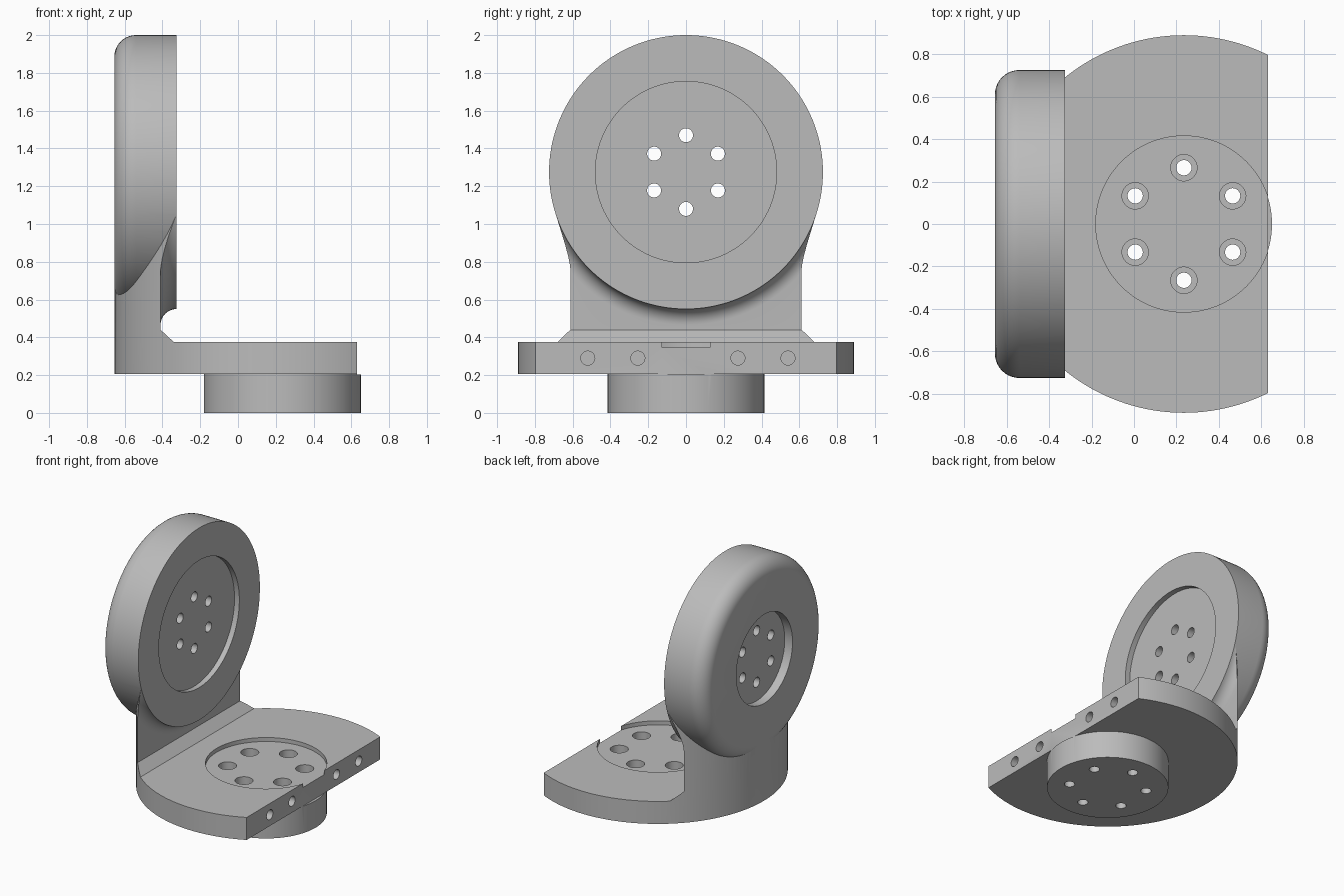
import bpy, bmesh
from math import sin, cos, pi, radians
from mathutils import Matrix, Vector

if "Cube" in bpy.data.objects:
    bpy.data.objects.remove(bpy.data.objects["Cube"], do_unlink=True)

grey = bpy.data.materials.new("machined grey")
grey.use_nodes = True
grey.diffuse_color = (0.5, 0.5, 0.5, 1)
grey.node_tree.nodes["Principled BSDF"].inputs["Base Color"].default_value = (0.5, 0.5, 0.5, 1)

BASE_X = 0.235      # vertical axis of the base disc
HEAD_Z = 1.275      # height of the horizontal head axis
BACK, FACE, STEM = -0.655, -0.325, -0.41   # x of head back, head face, stem face


def finish(name, bm):
    bmesh.ops.recalc_face_normals(bm, faces=bm.faces)
    mesh = bpy.data.meshes.new(name)
    bm.to_mesh(mesh)
    bm.free()
    mesh.materials.append(grey)
    obj = bpy.data.objects.new(name, mesh)
    bpy.context.collection.objects.link(obj)
    return obj


def rod(name, axis, start, end, radius, a, b, segments=40):
    """Cylinder along z at (x=a, y=b), or along x at (y=a, z=b)."""
    bm = bmesh.new()
    mid = (start + end) / 2
    if axis == 'z':
        place = Matrix.Translation((a, b, mid))
    else:
        place = Matrix.Translation((mid, a, b)) @ Matrix.Rotation(pi / 2, 4, 'Y')
    bmesh.ops.create_cone(bm, cap_ends=True, segments=segments, radius1=radius,
                          radius2=radius, depth=end - start, matrix=place)
    return finish(name, bm)


def lathe(name, profile, steps=144):
    """Revolve (x, radius) points about the head axis."""
    bm = bmesh.new()
    verts = [bm.verts.new((x, 0, HEAD_Z + r)) for x, r in profile]
    edges = [bm.edges.new(pair) for pair in zip(verts, verts[1:])]
    bmesh.ops.spin(bm, geom=verts + edges, cent=(0, 0, HEAD_Z), axis=(1, 0, 0),
                   angle=2 * pi, steps=steps)
    bmesh.ops.remove_doubles(bm, verts=bm.verts, dist=1e-5)
    bmesh.ops.holes_fill(bm, edges=bm.edges, sides=0)
    return finish(name, bm)


def prism(name, outline):
    """Extrude an (x, z) outline right across y."""
    bm = bmesh.new()
    face = bm.faces.new([bm.verts.new((x, -1.2, z)) for x, z in outline])
    out = bmesh.ops.extrude_face_region(bm, geom=[face])["geom"]
    bmesh.ops.translate(bm, vec=Vector((0, 2.4, 0)),
                        verts=[v for v in out if isinstance(v, bmesh.types.BMVert)])
    return finish(name, bm)


def combine(obj, other, operation):
    """Apply a boolean and discard the tool body."""
    mod = obj.modifiers.new("combine", 'BOOLEAN')
    mod.operation, mod.object, mod.solver = operation, other, 'EXACT'
    bpy.context.view_layer.update()
    graph = bpy.context.evaluated_depsgraph_get()
    mesh = bpy.data.meshes.new_from_object(obj.evaluated_get(graph))
    obj.modifiers.clear()
    obj.data = mesh
    bpy.data.objects.remove(other, do_unlink=True)


def cut(obj, other):
    combine(obj, other, 'DIFFERENCE')


# Base plate and stem share one round body
bracket = rod("angle_bracket", 'z', 0.205, 1.2, 0.889, BASE_X, 0, 160)

# Clear the space above the plate, leaving a chamfer and a cove under the head
clearance = prism("clearance", [(-0.34, 0.375), (STEM, 0.44), (STEM, 1.5),
                                (1.5, 1.5), (1.5, 0.375)])
cove_r = FACE - STEM
arc = [radians(90 * i / 10) for i in range(11)]
cove = [(FACE - cove_r * cos(t), 0.81 - cove_r * sin(t)) for t in arc]
cut(clearance, lathe("cove", [(-0.5, 0.81)] + cove))
cut(bracket, clearance)

# Round head with a rolled back edge
roll = 0.115
rim = [(BACK + roll - roll * cos(t), 0.725 - roll + roll * sin(t)) for t in arc]
combine(bracket, lathe("head", rim + [(FACE, 0.725)]), 'UNION')

# Locating boss below, then the flat side of the plate
combine(bracket, rod("boss", 'z', 0, 0.3, 0.415, BASE_X, 0, 112), 'UNION')
cut(bracket, prism("flat_side", [(0.63, 0.204), (1.5, 0.204), (1.5, 0.6), (0.63, 0.6)]))

# Shallow round recesses in the plate and both head faces
cut(bracket, rod("plate_recess", 'z', 0.345, 0.42, 0.415, BASE_X, 0, 112))
cut(bracket, rod("face_recess", 'x', FACE - 0.04, -0.2, 0.48, 0, HEAD_Z, 112))
cut(bracket, rod("back_recess", 'x', -0.8, BACK + 0.065, 0.335, 0, HEAD_Z, 96))

# Bolt circles: counterbored in the plate, plain in the head
for i in range(6):
    t = pi / 2 + i * pi / 3
    x, y = BASE_X + 0.265 * cos(t), 0.265 * sin(t)
    cut(bracket, rod("counterbore", 'z', 0.12, 0.5, 0.062, x, y))
    cut(bracket, rod("plate_hole", 'z', -0.1, 0.3, 0.036, x, y))
    cut(bracket, rod("head_hole", 'x', -0.8, -0.2, 0.037, 0.195 * cos(t), HEAD_Z + 0.195 * sin(t)))

# Blind holes along the flat side
for y in (-0.52, -0.255, 0.275, 0.54):
    cut(bracket, rod("side_hole", 'x', 0.43, 0.8, 0.037, y, 0.29))

bpy.ops.object.select_all(action='DESELECT')
bracket.select_set(True)
bpy.context.view_layer.objects.active = bracket
bpy.ops.object.shade_smooth_by_angle(angle=radians(25))
